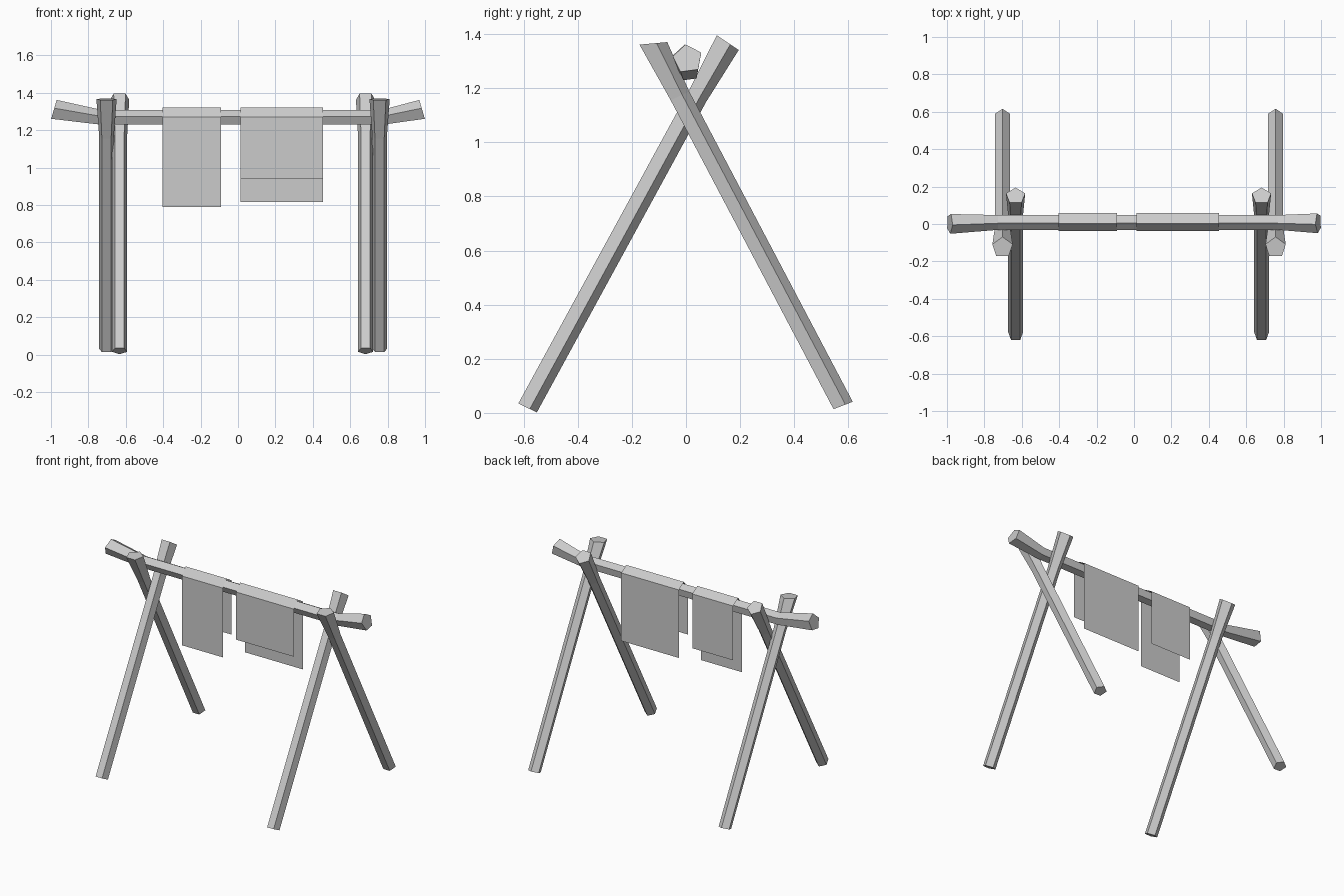
import bpy, bmesh, math
from mathutils import Vector

if "Cube" in bpy.data.objects:
    bpy.data.objects.remove(bpy.data.objects["Cube"])


def make_object(name, bm):
    mesh = bpy.data.meshes.new(name)
    bm.to_mesh(mesh)
    bm.free()
    obj = bpy.data.objects.new(name, mesh)
    bpy.context.collection.objects.link(obj)
    return obj


def ring(center, apex_dir, side_dir, r, turn=0):
    """Five points around center; the first one lies along apex_dir."""
    c, a, s = Vector(center), Vector(apex_dir).normalized(), Vector(side_dir).normalized()
    angles = [math.radians(turn + 72 * i) for i in range(5)]
    return [c + r * (math.cos(t) * a + math.sin(t) * s) for t in angles]


def pole(name, rings):
    """Closed five-sided pole skinned through a row of rings."""
    bm = bmesh.new()
    loops = [[bm.verts.new(p) for p in pts] for pts in rings]
    for lo, hi in zip(loops, loops[1:]):
        for i in range(5):
            j = (i + 1) % 5
            bm.faces.new((lo[i], lo[j], hi[j], hi[i]))
    bm.faces.new(loops[0])
    bm.faces.new(loops[-1])
    bmesh.ops.recalc_face_normals(bm, faces=bm.faces)
    return make_object(name, bm)


def cloth(name, x0, x1, z_front, z_back):
    """Single sheet draped over the bar."""
    profile = [(-0.038, z_front), (-0.038, 1.27), (0.004, 1.32), (0.06, 1.286), (0.06, z_back)]
    bm = bmesh.new()
    rows = [[bm.verts.new((x, y, z)) for x in (x0, x1)] for y, z in profile]
    for a, b in zip(rows, rows[1:]):
        bm.faces.new((a[0], b[0], b[1], a[1]))
    bmesh.ops.recalc_face_normals(bm, faces=bm.faces)
    return make_object(name, bm)


X = (1, 0, 0)

# Crossed legs, one pair on each side, flared at the top
for side, xf, xb in (("left", -0.633, -0.703), ("right", 0.682, 0.757)):
    pole(f"front_leg_{side}", [
        ring((xf, -0.589, 0.020), (0, 0.90, -0.43), X, 0.042),
        ring((xf, 0.038, 1.170), (0, 0.88, -0.48), X, 0.042),
        ring((xf, 0.150, 1.371), (0, 0.83, -0.56), X, 0.054)])
    pole(f"back_leg_{side}", [
        ring((xb, 0.577, 0.026), (0, 0.93, 0.36), X, 0.042),
        ring((xb, -0.026, 1.170), (0, 0.90, 0.40), X, 0.042),
        ring((xb, -0.126, 1.365), (0, 0.99, 0.09), X, 0.057)])

# Crossbar with thicker, raised ends
F = (0, -1, 0)
pole("crossbar", [
    ring((-0.985, 0.003, 1.308), (0.28, 0, 0.96), F, 0.056, 8),
    ring((-0.73, 0.01, 1.266), (0.1, 0, 1), F, 0.042, 8),
    ring((0.77, 0.01, 1.266), (-0.1, 0, 1), F, 0.042, 8),
    ring((0.985, 0.006, 1.308), (-0.28, 0, 0.96), F, 0.056, 8)])

# Hanging cloths
cloth("small_cloth", -0.403, -0.09, 0.79, 0.91)
cloth("large_cloth", 0.013, 0.455, 0.94, 0.815)
